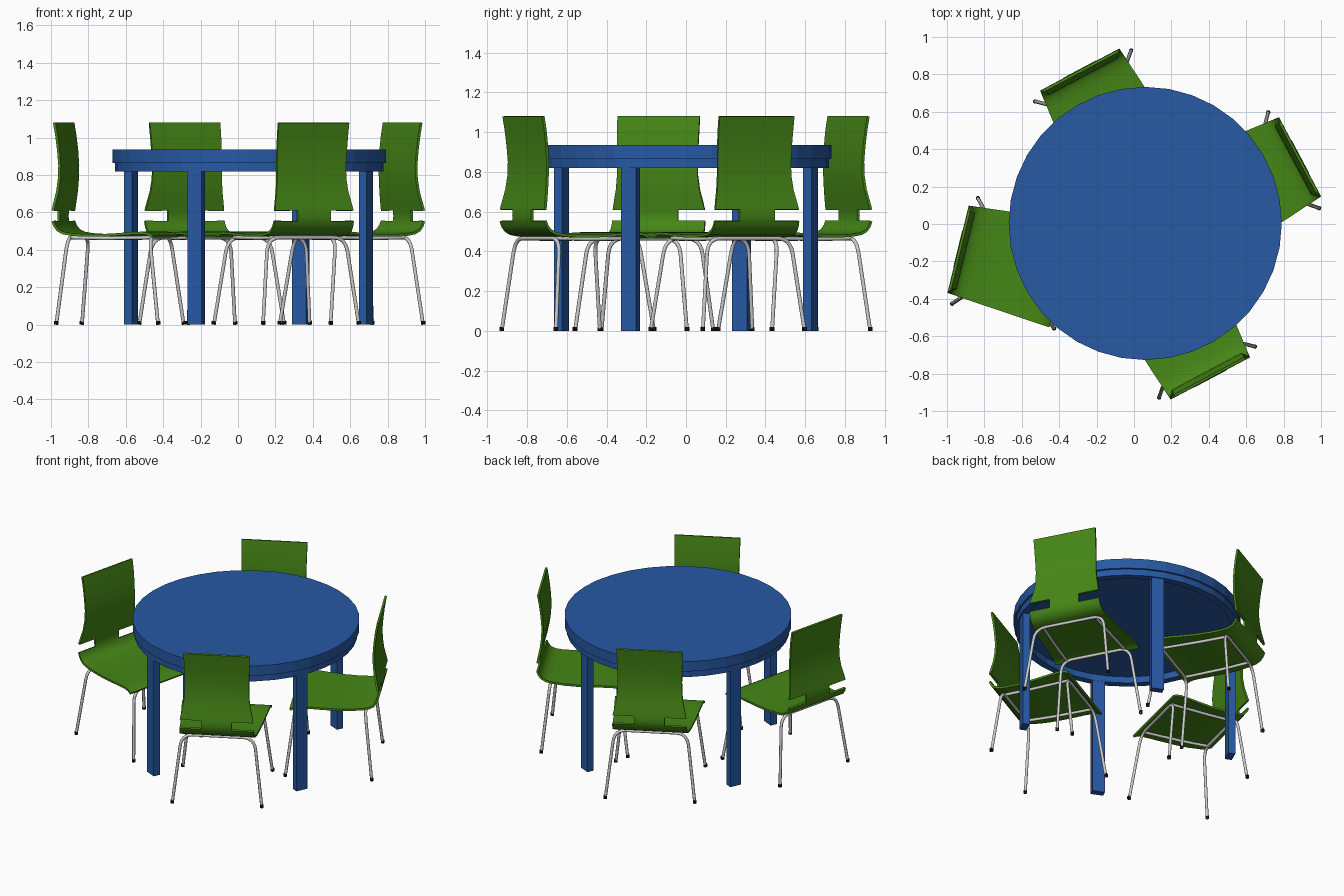
import bpy, bmesh, math
from mathutils import Vector

if "Cube" in bpy.data.objects:
    bpy.data.objects.remove(bpy.data.objects["Cube"])


def material(name, rgb):
    m = bpy.data.materials.new(name)
    m.diffuse_color = (*rgb, 1)
    m.use_nodes = True
    m.node_tree.nodes["Principled BSDF"].inputs["Base Color"].default_value = m.diffuse_color
    return m


BLUE = material("blue_paint", (0.02, 0.1, 0.37))
GREEN = material("green_ply", (0.06, 0.24, 0.008))
BLACK = material("black_rubber", (0.01, 0.01, 0.01))


def add(name, mesh, loc=(0, 0, 0), angle=0.0):
    ob = bpy.data.objects.new(name, mesh)
    ob.location, ob.rotation_euler = loc, (0, 0, angle)
    bpy.context.collection.objects.link(ob)
    return ob


def mesh_from(name, bm, mat=None):
    bmesh.ops.recalc_face_normals(bm, faces=bm.faces)
    me = bpy.data.meshes.new(name)
    bm.to_mesh(me)
    bm.free()
    if mat:
        me.materials.append(mat)
    return me


def box_mesh(name, size, centre, mat):
    bm = bmesh.new()
    bmesh.ops.create_cube(bm, size=1)
    for v in bm.verts:
        v.co = Vector(a * s + c for a, s, c in zip(v.co, size, centre))
    return mesh_from(name, bm, mat)


def ring_mesh(name, profile, mat, n=36):
    """Sweep a closed (radius, z) profile round the z axis."""
    bm = bmesh.new()
    rings = [[bm.verts.new((r * math.cos(2 * math.pi * i / n),
                            r * math.sin(2 * math.pi * i / n), z))
              for r, z in profile] for i in range(n)]
    for i in range(n):
        a, b = rings[i], rings[(i + 1) % n]
        for j in range(len(profile)):
            k = (j + 1) % len(profile)
            bm.faces.new((a[j], b[j], b[k], a[k]))
    return mesh_from(name, bm, mat)


# Table: round top, hollow apron, four rectangular legs
TABLE = (0.06, 0.003, 0)
bm = bmesh.new()
bmesh.ops.create_cone(bm, cap_ends=True, segments=36, radius1=0.73, radius2=0.73, depth=0.07)
bmesh.ops.translate(bm, verts=bm.verts, vec=(0, 0, 0.9))
add("table_top", mesh_from("table_top", bm, BLUE), TABLE)
add("table_apron", ring_mesh("table_apron",
    [(0.717, 0.82), (0.717, 0.866), (0.67, 0.866), (0.67, 0.82)], BLUE), TABLE)
leg = box_mesh("table_leg", (0.046, 0.082, 0.865), (0.687, 0, 0.4325), BLUE)
for i in range(4):
    add(f"table_leg_{i + 1}", leg, (0.056, 0, 0), math.radians(-24 + 90 * i))

# Chair shell: side profile as (outward, z, half width), back top to seat front
SHELL = [(0.0, 1.08, .213), (-.012, 1.01, .212), (-.022, .93, .21), (-.028, .85, .208),
         (-.026, .78, .209), (-.018, .71, .217), (-.006, .65, .23), (.002, .61, .238),
         (.004, .58, .239), (.002, .553, .24), (-.008, .528, .241), (-.026, .505, .243),
         (-.055, .49, .246), (-.1, .482, .25), (-.18, .477, .258), (-.27, .477, .265),
         (-.36, .482, .273), (-.44, .488, .28), (-.5, .49, .285), (-.535, .485, .288),
         (-.56, .472, .29)]
NECK = 0.1


def shell_mesh():
    bm = bmesh.new()
    rows = [[bm.verts.new((u, y, z)) for y in (-w, -NECK, NECK, w)] for u, z, w in SHELL]
    for (a, b), s in zip(zip(rows, rows[1:]), SHELL):
        notch = 0.56 < s[1] <= 0.61      # side slots leave only the neck
        for j in range(3):
            if not (notch and j != 1):
                bm.faces.new((a[j], a[j + 1], b[j + 1], b[j]))
    for f in bm.faces:
        f.smooth = True
    return mesh_from("seat_shell", bm, GREEN)


def tube_mesh(name, points):
    cu = bpy.data.curves.new(name, 'CURVE')
    cu.dimensions = '3D'
    cu.bevel_depth, cu.bevel_resolution, cu.use_fill_caps = 0.01, 2, True
    sp = cu.splines.new('POLY')
    sp.points.add(len(points) - 1)
    for p, co in zip(sp.points, points):
        p.co = (*co, 1)
    tmp = add("tmp", cu)
    me = bpy.data.meshes.new_from_object(
        tmp.evaluated_get(bpy.context.evaluated_depsgraph_get()))
    bpy.data.objects.remove(tmp)
    me.name = name
    me.shade_smooth()
    return me


def arch_points(foot_u, top_u, top_z):
    """Splayed leg, rounded shoulder, cross bar, mirrored to the other leg."""
    foot = Vector((foot_u, 0.29, 0))
    corner = Vector((top_u, 0.235, top_z))
    p0 = foot.lerp(corner, 0.83)
    p2 = Vector((top_u, 0.16, top_z))
    half = [foot]
    for i in range(7):
        t = i / 6
        half.append(p0 * (1 - t) ** 2 + corner * 2 * t * (1 - t) + p2 * t * t)
    return half + [Vector((p.x, -p.y, p.z)) for p in reversed(half)]


def foot_mesh():
    bm = bmesh.new()
    bmesh.ops.create_cone(bm, cap_ends=True, segments=10, radius1=0.012, radius2=0.012, depth=0.02)
    bmesh.ops.translate(bm, verts=bm.verts, vec=(0, 0, 0.01))
    return mesh_from("foot_cap", bm, BLACK)


shell = shell_mesh()
tubes = {"rear_leg_arch": tube_mesh("rear_leg_arch", arch_points(-.03, -.08, .466)),
         "front_leg_arch": tube_mesh("front_leg_arch", arch_points(-.59, -.53, .466))}
for side, y in (("left", -1), ("right", 1)):
    tubes[f"{side}_seat_rail"] = tube_mesh(
        f"{side}_seat_rail", [(-.08, .18 * y, .466), (-.27, .19 * y, .462), (-.53, .2 * y, .466)])
cap = foot_mesh()

# Four chairs: position of the back and facing-out angle
CHAIRS = [(.88, .355, 28), (-.286, .818, 118), (-.932, -.137, 166.3), (.404, -.818, 298)]
for n, (x, y, deg) in enumerate(CHAIRS, 1):
    ang, loc = math.radians(deg), Vector((x, y, 0))
    ob = add(f"chair_{n}_shell", shell, loc, ang)
    solid = ob.modifiers.new("thickness", 'SOLIDIFY')
    solid.thickness, solid.offset = 0.014, 0
    split = ob.modifiers.new("crisp_edges", 'EDGE_SPLIT')
    split.split_angle = math.radians(40)
    for name, me in tubes.items():
        add(f"chair_{n}_{name}", me, loc, ang)
    for i, (u, v) in enumerate([(-.03, .29), (-.03, -.29), (-.59, .29), (-.59, -.29)], 1):
        c, s = math.cos(ang), math.sin(ang)
        add(f"chair_{n}_foot_{i}", cap, loc + Vector((u * c - v * s, u * s + v * c, 0)), ang)
